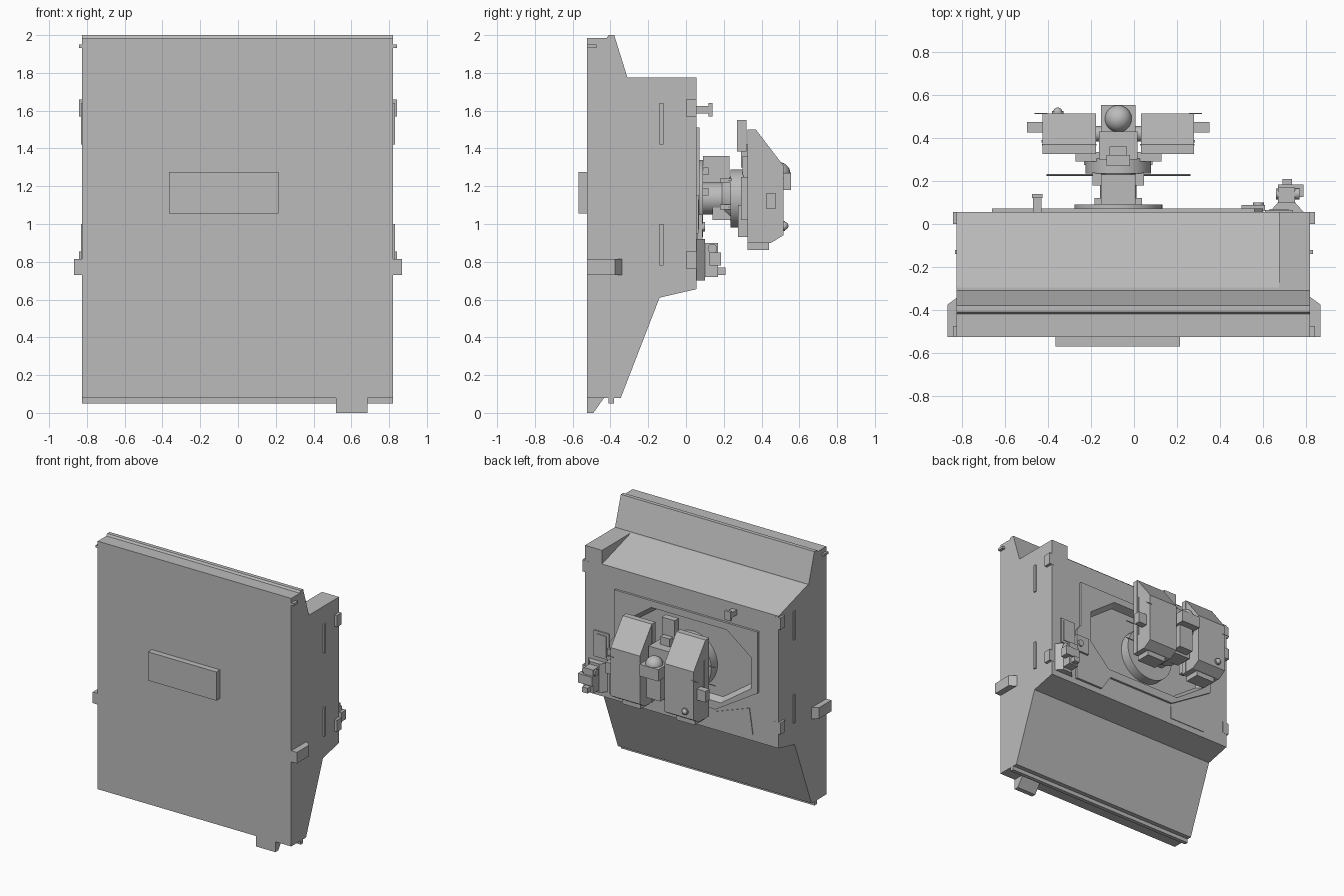
import bpy, bmesh, math
from mathutils import Vector, Matrix

if "Cube" in bpy.data.objects:
    bpy.data.objects.remove(bpy.data.objects["Cube"])

GREY = (0.5, 0.5, 0.5, 1)
metal = bpy.data.materials.new("plain grey")
metal.use_nodes = True
metal.diffuse_color = GREY
metal.node_tree.nodes["Principled BSDF"].inputs["Base Color"].default_value = GREY


def finish(name, bm):
    bmesh.ops.recalc_face_normals(bm, faces=bm.faces)
    mesh = bpy.data.meshes.new(name)
    bm.to_mesh(mesh)
    bm.free()
    mesh.materials.append(metal)
    obj = bpy.data.objects.new(name, mesh)
    bpy.context.collection.objects.link(obj)
    return obj


def box(name, x, y, z):
    """Box from three (low, high) ranges."""
    bm = bmesh.new()
    bmesh.ops.create_cube(bm, size=1)
    for v in bm.verts:
        v.co = [lo + (hi - lo) * (c + 0.5) for (lo, hi), c in zip((x, y, z), v.co)]
    return finish(name, bm)


def prism(name, points, axis, lo, hi, taper=1.0):
    """Extrude a 2D outline along one axis; taper scales the low end."""
    bm = bmesh.new()
    mid = Vector((sum(p[0] for p in points), sum(p[1] for p in points))) / len(points)
    rings = []
    for level, scale in ((lo, taper), (hi, 1)):
        ring = []
        for p in points:
            co = list(mid + (Vector(p) - mid) * scale)
            co.insert(axis, level)
            ring.append(bm.verts.new(co))
        rings.append(ring)
        bm.faces.new(ring)
    for i in range(len(points)):
        j = (i + 1) % len(points)
        bm.faces.new((rings[0][i], rings[0][j], rings[1][j], rings[1][i]))
    return finish(name, bm)


def smooth(obj):
    bpy.ops.object.select_all(action="DESELECT")
    bpy.context.view_layer.objects.active = obj
    obj.select_set(True)
    bpy.ops.object.shade_smooth_by_angle()


def rod(name, start, end, r1, r2=None, sides=32):
    a, b = Vector(start), Vector(end)
    bm = bmesh.new()
    turn = (b - a).to_track_quat("Z", "Y").to_matrix().to_4x4()
    bmesh.ops.create_cone(bm, cap_ends=True, segments=sides, radius1=r1,
                          radius2=r1 if r2 is None else r2, depth=(b - a).length,
                          matrix=Matrix.Translation((a + b) / 2) @ turn)
    obj = finish(name, bm)
    smooth(obj)
    return obj


def ball(name, centre, radius):
    bm = bmesh.new()
    bmesh.ops.create_uvsphere(bm, u_segments=24, v_segments=14, radius=radius,
                              matrix=Matrix.Translation(centre))
    obj = finish(name, bm)
    smooth(obj)


def cut(target, cutter):
    mod = target.modifiers.new("cut", "BOOLEAN")
    mod.object, mod.operation, mod.solver = cutter, "DIFFERENCE", "EXACT"
    bpy.context.view_layer.objects.active = target
    bpy.ops.object.modifier_apply(modifier=mod.name)
    bpy.data.objects.remove(cutter)


# Housing: one side profile, with a taller shoulder on the left end
body = prism("housing", [(-.525, .08), (-.345, .08), (-.14, .61), (.055, .655), (.055, 1.67),
             (-.295, 1.775), (-.31, 1.775), (-.38, 2), (-.41, 2), (-.42, 1.985), (-.525, 1.985)],
             0, -.825, .82)
prism("shoulder", [(-.31, 1.775), (.055, 1.775), (.055, 1.66), (-.31, 1.66)], 0, .675, .82)
box("bottom_rail", (-.825, .82), (-.41, -.38), (.05, .085))
prism("foot", [(-.525, 0), (-.49, 0), (-.43, .085), (-.525, .085)], 0, .52, .685)
box("front_plate", (-.365, .215), (-.57, -.52), (1.055, 1.275))

# Raised back plate with a tapered recess
plate = prism("back_plate", [(.56, 1.51), (-.66, 1.51), (-.66, 1.04), (-.3, .82), (.28, .82),
              (.36, .7), (.6, .7), (.6, 1.1), (.56, 1.15)], 1, .05, .072)
recess = [(-.61, 1.3), (-.4, 1.46), (.25, 1.46), (.47, 1.3),
          (.47, 1.05), (.3, .88), (-.35, .88), (-.61, 1.06)]
for part in (body, plate):
    cut(part, prism("recess_cutter", recess, 1, .015, .08, .92))
prism("lower_cover", [(-.3, .8), (-.58, .9), (-.61, .7), (-.3, .7)], 1, .05, .06)

# Side fittings, repeated on both ends
for side, sx in (("left", 1), ("right", -1)):
    def span(a, b):
        return tuple(sorted((sx * a, sx * b)))
    clamp = [(sx * x, y) for x, y in ((.8, -.525), (.868, -.525), (.868, -.375), (.82, -.34), (.8, -.34))]
    prism(side + "_clamp", clamp, 2, .73, .815)
    box(side + "_pin", span(.8, .842), (-.525, -.475), (1.932, 1.95))
    for level, z in (("upper", 1.53), ("lower", .89)):
        box(f"{side}_{level}_strip", span(.81, .832), (-.14, -.12), (z - .11, z + .11))
    for level, z in (("upper", 1.615), ("lower", .81)):
        box(f"{side}_{level}_corner_bracket", span(.79, .842), (0, .056), (z - .045, z + .045))

# Hook, side box and latch unit on the back
box("hook_arm", (-.47, -.43), (.05, .135), (1.585, 1.625))
box("hook_tip", (-.475, -.425), (.12, .14), (1.57, 1.64))
box("frame_panel", (.61, .74), (.05, .065), (.95, 1.15))
box("frame_panel_inset", (.63, .72), (.06, .07), (.97, 1.13))
box("cable_box", (.5, .61), (.06, .088), (.92, 1.05))
rod("cable_cap", (.58, .08, .985), (.58, .1, .985), .025)
prism("latch_base", [(.63, .055), (.79, .055), (.75, .1), (.67, .1)], 2, .7, .92)
box("latch_body", (.67, .75), (.08, .17), (.72, .9))
box("latch_crossbar", (.67, .79), (.125, .185), (.78, .85))
box("latch_top", (.69, .735), (.1, .21), (.73, .77))
rod("latch_pivot", (.66, .14, .87), (.77, .14, .87), .025)

# Turntable: base disc, column and head disc
CX, CZ = -.073, 1.135
rod("base_disc", (CX, .01, CZ), (CX, .09, CZ), .205, sides=48)
rod("column", (CX, .08, CZ), (CX, .24, CZ), .085)
rod("column_flare", (CX, .19, CZ), (CX, .24, CZ), .085, .12)
rod("head_disc", (CX, .235, CZ), (CX, .305, CZ), .153, sides=48)
box("motor_box", (CX - .08, CX + .08), (.09, .23), (1.22, 1.36))
box("lower_motor_box", (CX - .07, CX + .07), (.14, .24), (1.02, 1.1))
for z in (1.09, 1.23):
    rod("cross_wire", (CX - .335, .228, z), (CX + .335, .228, z), .004, sides=8)
    for x in (CX - .1, CX + .1):
        box("wire_clip", (x - .02, x + .02), (.18, .24), (z - .012, z + .012))
for z in (1.17, 1.28):
    box("motor_lug", (CX - .11, CX + .11), (.09, .12), (z - .02, z + .02))

# Twin pods, mirrored about the turntable axis
pod = [(.325, .95), (.325, 1.5), (.37, 1.5), (.515, 1.31), (.515, .94), (.45, .9), (.325, .9)]
for side, sx in (("left", 1), ("right", -1)):
    def across(a, b):
        return tuple(sorted((CX + sx * a, CX + sx * b)))
    prism(side + "_pod", pod, 0, *across(.105, .352))
    box(side + "_pod_bottom", across(.15, .31), (.325, .44), (.862, .95))
    box(side + "_pod_side_strip", across(.345, .358), (.38, .39), (1.04, 1.35))
    box(side + "_pod_handle", across(.35, .425), (.425, .475), (1.08, 1.165))
    box(side + "_pod_seam", across(.102, .355), (.365, .372), (.9, 1.49))
    box(side + "_bracket", across(.09, .2), (.29, .335), (1.02, 1.25))
    box(side + "_bracket_foot", across(.12, .16), (.275, .33), (.93, 1.1))
    rod(side + "_axle", (CX, .42, 1.2), (CX + sx * .12, .42, 1.2), .035)
    rod(side + "_antenna", (CX + sx * .39, .515, 1.24), (CX + sx * .33, .515, 1.24), .003, sides=6)

# Central sensor head
box("head_spine", (CX - .09, CX + .09), (.3, .43), (.98, 1.36))
box("head_top_box", (CX - .055, CX + .055), (.27, .32), (1.385, 1.55))
box("head_top_mount", (CX - .04, CX + .04), (.29, .36), (1.3, 1.42))
box("sensor_cradle", (CX - .08, CX + .08), (.42, .555), (1.18, 1.27))
box("sensor_lower_box", (CX - .06, CX + .06), (.42, .5), (1.0, 1.18))
ball("sensor_dome", (CX, .49, 1.265), .063)
rod("lamp_neck", (-.355, .5, .99), (-.355, .525, .99), .026)
ball("lamp", (-.355, .52, .99), .022)
